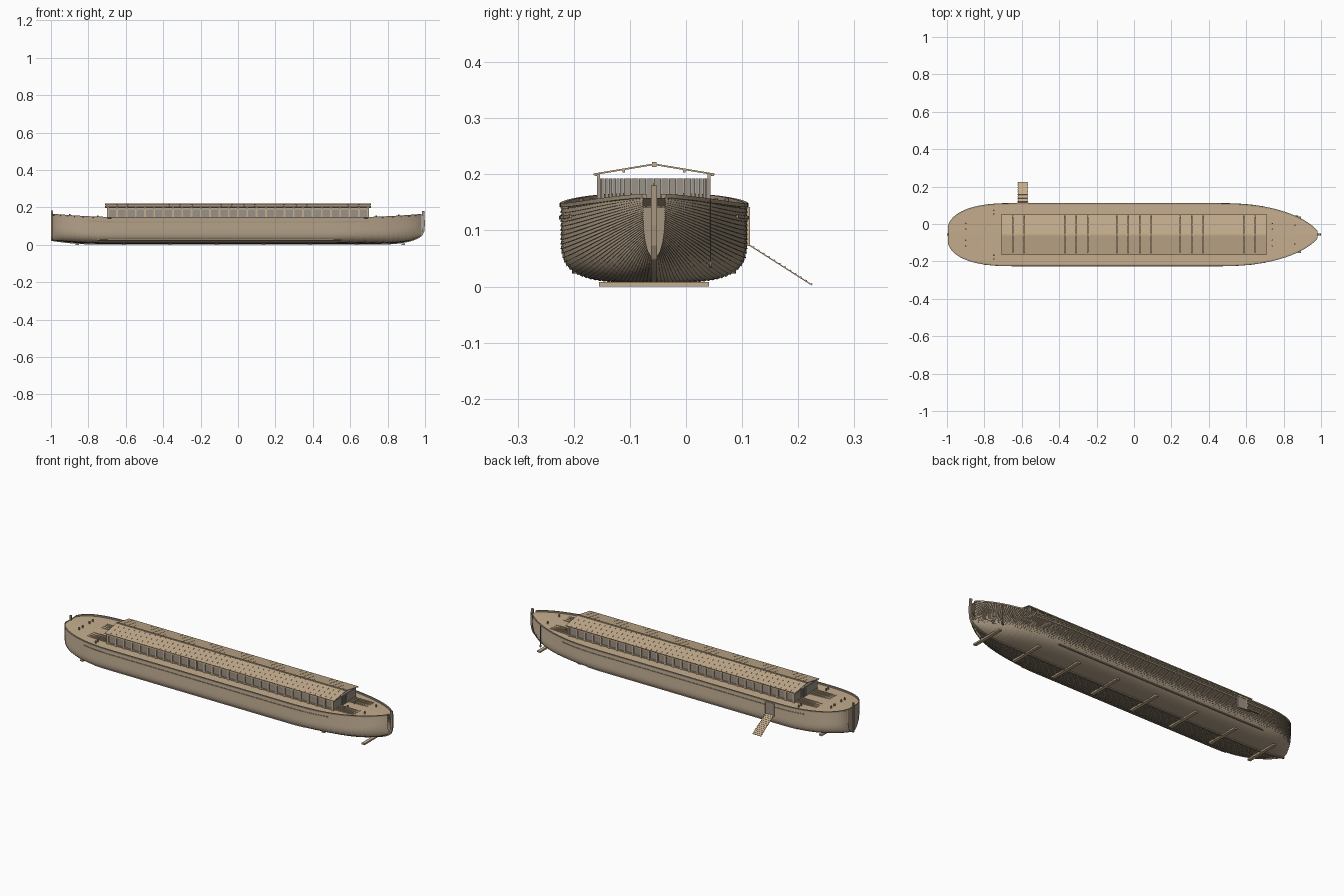
import bpy, bmesh, math
from mathutils import Vector, Matrix

if "Cube" in bpy.data.objects:
    bpy.data.objects.remove(bpy.data.objects["Cube"])

CY = -0.057           # hull centreline
NS, NX = 34, 64       # strakes per side, stations along hull


def material(name, c):
    m = bpy.data.materials.new(name)
    m.diffuse_color = (*c, 1)
    m.use_nodes = True
    m.node_tree.nodes["Principled BSDF"].inputs["Base Color"].default_value = m.diffuse_color
    return m


WOOD = material("light_wood", (0.56, 0.42, 0.27))
HULL = material("hull_wood", (0.38, 0.30, 0.21))
GREY = material("weathered_wood", (0.33, 0.29, 0.24))
IRON = material("iron", (0.15, 0.15, 0.16))


def finish(name, bm, mat, recalc=True):
    if recalc:
        bmesh.ops.recalc_face_normals(bm, faces=bm.faces)
    me = bpy.data.meshes.new(name)
    bm.to_mesh(me)
    bm.free()
    ob = bpy.data.objects.new(name, me)
    bpy.context.collection.objects.link(ob)
    me.materials.append(mat)
    return ob


def box(bm, lo, hi, rot=None):
    lo, hi = Vector(lo), Vector(hi)
    m = Matrix.Translation((lo + hi) / 2)
    if rot:
        m = m @ Matrix.Rotation(rot, 4, 'X')
    bmesh.ops.create_cube(bm, size=1, matrix=m @ Matrix.Diagonal((*(hi - lo), 1)))


def boxes(name, mat, items):
    bm = bmesh.new()
    for it in items:
        box(bm, *it)
    return finish(name, bm, mat)


def loft(bm, rings, closed=False, caps=False):
    vs = [[bm.verts.new(p) for p in r] for r in rings]
    n = len(vs[0])
    for a, b in zip(vs, vs[1:]):
        for i in range(n if closed else n - 1):
            j = (i + 1) % n
            bm.faces.new((a[i], b[i], b[j], a[j]))
    if caps:
        bm.faces.new(vs[0])
        bm.faces.new(vs[-1])
    return vs


# hull shape functions
def half_width(x):
    if x > 0.45:
        s = (x - 0.45) / 0.54
        return max(0.005, 0.165 * max(0, 1 - s ** 2.4) ** 0.7)
    if x < -0.65:
        s = (-0.65 - x) / 0.35
        return max(0.045, 0.165 * max(0, 1 - s ** 2.5) ** 0.4)
    return 0.165


def sheer(x):
    return 0.147 + 0.018 * max(0, (abs(x) - 0.65) / 0.35) ** 1.7


def bottom(x):
    if x > 0.75:
        s = (x - 0.75) / 0.245
        return 0.008 + 0.072 * (1 - math.sqrt(max(0, 1 - min(s, 1) ** 2.4)))
    return 0.008 + 0.02 * max(0, (-x - 0.75) / 0.25) ** 2


def section(x):
    """Evenly spaced half section (y, z) from keel to sheer."""
    w, zb, zt = half_width(x), bottom(x), sheer(x)
    t = max(0, (x - 0.5) / 0.5, (-x - 0.75) / 0.4)
    n = 3.5 - 1.4 * min(t, 1)
    zw = min(zb + 0.082, zt - 0.002)
    pts = []
    for i in range(81):
        a = math.pi / 2 * i / 80
        pts.append((w * math.sin(a) ** (2 / n), zw - (zw - zb) * math.cos(a) ** (2 / n)))
    pts.append((w, zt))
    d = [0]
    for p, q in zip(pts, pts[1:]):
        d.append(d[-1] + math.dist(p, q))
    out, k = [], 0
    for i in range(NS + 1):
        s = d[-1] * i / NS
        while k < len(d) - 2 and d[k + 1] < s:
            k += 1
        f = (s - d[k]) / max(d[k + 1] - d[k], 1e-9)
        out.append(tuple(pts[k][j] + f * (pts[k + 1][j] - pts[k][j]) for j in (0, 1)))
    return out


XS = [-0.0075 - 0.9875 * math.cos(math.pi * i / NX) + 0.0 for i in range(NX + 1)]

# lapped-plank hull: every strake's lower edge stands proud of the one below
for side, nm in ((1, "back"), (-1, "front")):
    bm = bmesh.new()
    rings = []
    for x in XS:
        sec, ring = section(x), []
        for i in range(NS):
            (y0, z0), (y1, z1) = sec[i], sec[i + 1]
            l = math.hypot(y1 - y0, z1 - z0) or 1
            ny, nz = (z1 - z0) / l, -(y1 - y0) / l
            t = min(0.0022, l * 0.4)
            ring += [(x, CY + side * (y0 + ny * t), z0 + nz * t), (x, CY + side * y1, z1)]
        ring[0] = (x, CY, ring[0][2])
        rings.append(ring)
    vs = loft(bm, rings)
    for f in bm.faces:
        if side > 0:
            f.normal_flip()
    # flat stern closing
    c = [bm.verts.new((XS[0], CY, v.co.z)) for v in vs[0]]
    for i in range(len(c) - 1):
        if i:
            bm.faces.new((vs[0][i], vs[0][i + 1], c[i + 1], c[i]))
        else:
            bm.faces.new((vs[0][0], vs[0][1], c[1]))
    finish("hull_" + nm, bm, HULL)

# deck following the sheer
bm = bmesh.new()
loft(bm, [[(x, CY - half_width(x), sheer(x) - 0.006), (x, CY, sheer(x) - 0.005),
           (x, CY + half_width(x), sheer(x) - 0.006)] for x in XS])
deck = finish("deck", bm, WOOD)
boxes("deck_planks", WOOD, [
    ((a, CY + s * o - 0.003, 0.138), (b, CY + s * o + 0.003, z))
    for s in (-1, 1) for o in (0.035, 0.055, 0.072, 0.086)
    for a, b, z in ((-0.83, -0.7, 0.149), (0.7, 0.82, 0.149))])

# gunwale and bilge stringers swept along the hull
for side, nm in ((1, "back"), (-1, "front")):
    bm = bmesh.new()
    rings = []
    for x in XS:
        w, z = half_width(x), sheer(x)
        rings.append([(x, CY + side * (w + a), z + b) for a, b in
                      ((-0.005, -0.007), (0.003, -0.005), (0.003, 0.002), (-0.005, 0.002))])
    loft(bm, rings, True, True)
    finish("gunwale_" + nm, bm, HULL)
    for k, (row, x0, x1) in enumerate(((18, -0.75, 0.55), (31, -0.8, 0.7))):
        bm = bmesh.new()
        rings = []
        for i in range(21):
            x = x0 + (x1 - x0) * i / 20
            y, z = section(x)[row]
            rings.append([(x, CY + side * (y + a), z + b) for a, b in
                          ((-0.004, -0.003), (0.004, -0.003), (0.004, 0.003), (-0.004, 0.003))])
        loft(bm, rings, True, True)
        finish(("bilge_stringer_", "wale_")[k] + nm, bm, HULL)

# keel and stem in one swept timber, plus stern post
path = [(x, bottom(x)) for x in XS if x < 0.985] + [(0.99, 0.075), (0.993, 0.11), (0.99, 0.18)]
bm = bmesh.new()
rings = []
for i, (x, z) in enumerate(path):
    a, b = path[max(i - 1, 0)], path[min(i + 1, len(path) - 1)]
    t = Vector((b[0] - a[0], b[1] - a[1])).normalized()
    n = Vector((t.y, -t.x))
    rings.append([(x + n.x * o, CY + w, z + n.y * o) for w, o in
                  ((-0.005, -0.006), (0.005, -0.006), (0.005, 0.0065), (-0.005, 0.0065))])
loft(bm, rings, True, True)
finish("keel_and_stem", bm, HULL)
boxes("stern_post", HULL, [((-1, CY - 0.005, 0.02), (-0.99, CY + 0.005, 0.184))])

# cross beams under the hull
boxes("support_beams", WOOD, [((x - 0.009, -0.155, 0), (x + 0.009, 0.041, 0.0085))
                              for x in [-0.86 + 0.249 * i for i in range(8)]])

# cabin walls, posts and rails
Y0, Y1 = -0.158, 0.043
boxes("cabin_walls", GREY, [((-0.695, y, 0.14), (0.695, y + 0.004, 0.193))
                            for y in (Y0 + 0.004, Y1 - 0.008)])
boxes("cabin_end_planks", GREY, [
    ((x, Y0 + 0.0067 * i + 0.0003, 0.14), (x + 0.006, Y0 + 0.0067 * (i + 1) - 0.0003, 0.193))
    for x in (-0.701, 0.695) for i in range(30)])
NP = 28
boxes("cabin_posts", WOOD, [
    ((x - 0.005, y, 0.14), (x + 0.005, y + 0.006, 0.202))
    for y in (Y0 - 0.001, Y1 - 0.005) for x in [-0.696 + 1.392 * i / NP for i in range(NP + 1)]])
boxes("cabin_rails", WOOD, [((-0.7, y, z), (0.7, y + 0.005, z + 0.005))
                            for y in (Y0, Y1 - 0.005) for z in (0.145, 0.189)])

# gable roof of boards, ridge caps and eave beams
ang = math.atan2(0.018, 0.108)
half = 0.108 / math.cos(ang) / 2
NB = 46
items = []
for s in (-1, 1):
    c = Vector((0, CY + s * 0.054, 0.209))
    for i in range(NB):
        x0 = -0.71 + 1.42 * i / NB
        items.append(((x0 + 0.0004, c.y - half, c.z - 0.0015),
                      (x0 + 1.42 / NB - 0.0004, c.y + half, c.z + 0.0015), -s * ang))
boxes("roof_boards", WOOD, items)
boxes("roof_ridge", WOOD, [((-0.71, CY - 0.004, 0.213), (0.71, CY + 0.004, 0.222))])
boxes("roof_beams", WOOD, [((-0.71, CY + o - 0.0025, z - 0.0025), (0.71, CY + o + 0.0025, z + 0.0025))
                           for o, z in ((-0.104, 0.1995), (0.104, 0.1995), (-0.054, 0.2055), (0.054, 0.2055))])

# side door with frame, and loading ramp with cleats
boxes("side_door", GREY, [((-0.62, 0.106, 0.075), (-0.57, 0.112, 0.138))])
boxes("door_frame", WOOD, [((-0.625, 0.106, 0.072), (-0.62, 0.114, 0.14)),
                           ((-0.57, 0.106, 0.072), (-0.565, 0.114, 0.14)),
                           ((-0.625, 0.106, 0.137), (-0.565, 0.114, 0.142))])
p, q = Vector((0, 0.111, 0.075)), Vector((0, 0.224, 0.003))
d = q - p
ra, L = math.atan2(d.z, d.y), d.length
items = []
for i in range(13):
    c = p + d * (i / 12)
    items.append(((-0.622, c.y - 0.002, c.z), (-0.568, c.y + 0.001, c.z + 0.003), ra))
m = (p + q) / 2
items.append(((-0.62, m.y - L / 2, m.z - 0.001), (-0.57, m.y + L / 2, m.z + 0.001), ra))
boxes("loading_ramp", WOOD, items)

# deck pegs
bm = bmesh.new()
for x, o in [(-0.9, 0.06), (-0.9, 0.03), (-0.75, 0.13), (-0.75, 0.11), (0.74, 0.03),
             (0.74, 0.06), (0.86, 0.05)]:
    for s in (-1, 1):
        bmesh.ops.create_cone(bm, cap_ends=True, segments=8, radius1=0.004, radius2=0.004, depth=0.014,
                              matrix=Matrix.Translation((x, CY + s * o, sheer(x) + 0.001)))
finish("deck_pegs", bm, HULL)

# anchor hanging at the bow
ax = 0.87
ay = CY + half_width(ax) + 0.006
boxes("anchor_cable", IRON, [((ax - 0.0012, ay - 0.0012, 0.04), (ax + 0.0012, ay + 0.0012, 0.155))])
bm = bmesh.new()
bmesh.ops.create_cone(bm, cap_ends=True, segments=16, radius1=0.006, radius2=0.006, depth=0.005,
                      matrix=Matrix.Translation((ax, ay, 0.04)) @ Matrix.Rotation(math.pi / 2, 4, 'X'))
finish("anchor_stone", bm, IRON)
